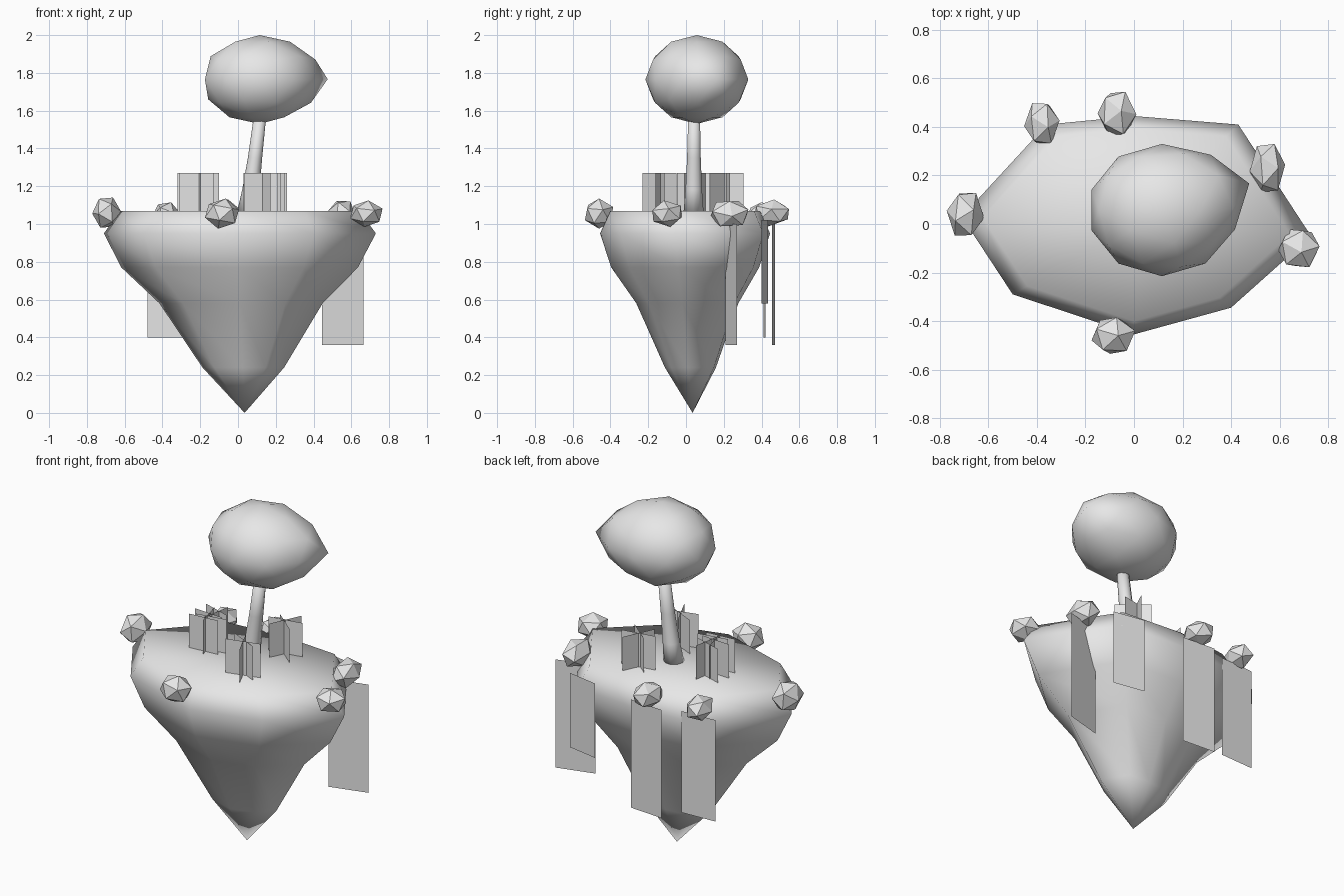
import bpy, bmesh, math, random
from mathutils import Vector, Euler

if "Cube" in bpy.data.objects:
    bpy.data.objects.remove(bpy.data.objects["Cube"], do_unlink=True)
random.seed(4)

grey = bpy.data.materials.new("plain_grey")
grey.use_nodes = True
grey.diffuse_color = (0.8, 0.8, 0.8, 1)
grey.node_tree.nodes["Principled BSDF"].inputs["Base Color"].default_value = (0.8, 0.8, 0.8, 1)


def finish(bm, name, smooth=False, closed=True):
    if closed:
        bmesh.ops.recalc_face_normals(bm, faces=bm.faces[:])
    for f in bm.faces:
        f.smooth = smooth
    mesh = bpy.data.meshes.new(name)
    bm.to_mesh(mesh)
    bm.free()
    mesh.materials.append(grey)
    ob = bpy.data.objects.new(name, mesh)
    bpy.context.collection.objects.link(ob)
    return ob


def loft(bm, rings):
    """Skin between rings of points; returns the vertex rings."""
    loops = [[bm.verts.new(p) for p in ring] for ring in rings]
    for a, b in zip(loops, loops[1:]):
        for i in range(len(a)):
            j = (i + 1) % len(a)
            bm.faces.new((a[i], a[j], b[j], b[i]))
    return loops


def fit(bm, lo, hi):
    """Stretch the mesh to fill a box."""
    for k in range(3):
        vals = [v.co[k] for v in bm.verts]
        small, span = min(vals), max(vals) - min(vals)
        for v in bm.verts:
            v.co[k] = lo[k] + (v.co[k] - small) / span * (hi[k] - lo[k])


def add_plate(bm, a, b, z0, z1):
    corners = [(*a, z0), (*b, z0), (*b, z1), (*a, z1)]
    bm.faces.new([bm.verts.new(p) for p in corners])


# Floating island: one outline scaled down towards a point
outline = [(0.73, -0.05), (0.43, 0.41), (0.0, 0.445), (-0.36, 0.41),
           (-0.71, 0.03), (-0.5, -0.29), (0.0, -0.455), (0.4, -0.345)]
levels = [(1.07, 0.88, 0), (0.95, 1, 0), (0.77, 0.87, 0),
          (0.58, 0.6, 0.01), (0.24, 0.3, 0.025)]
bm = bmesh.new()
loops = loft(bm, [[(x * s + d, y * s + d, z) for x, y in outline] for z, s, d in levels])
centre = bm.verts.new((0.02, 0.01, 1.07))
tip = bm.verts.new((0.035, 0.035, 0))
for end, loop in ((centre, loops[0]), (tip, loops[-1])):
    for i in range(len(loop)):
        bm.faces.new((loop[i], loop[(i + 1) % len(loop)], end))
finish(bm, "island", smooth=True)

# Leaning tapered trunk
path = [(0.05, 0.04, 1.06, 0.056), (0.068, 0.041, 1.18, 0.046),
        (0.09, 0.042, 1.35, 0.038), (0.12, 0.043, 1.6, 0.032)]
bm = bmesh.new()
loops = loft(bm, [[(x + r * math.cos(i * math.tau / 10), y + r * math.sin(i * math.tau / 10), z)
                   for i in range(10)] for x, y, z, r in path])
bm.faces.new(loops[0])
bm.faces.new(loops[-1])
ob = finish(bm, "tree_trunk", smooth=True)

# Crown with one side drawn out to a blunt point
bm = bmesh.new()
bmesh.ops.create_icosphere(bm, subdivisions=2, radius=1)
pull = Vector((0.93, 0.37, 0.03))
for v in bm.verts:
    v.co += pull * 0.25 * max(0, v.co.normalized().dot(pull)) ** 7
fit(bm, (-0.175, -0.215, 1.53), (0.475, 0.33, 2.0))
finish(bm, "tree_crown", smooth=True)

# Faceted rocks around the rim: centre and half sizes
rocks = [((-0.695, 0.04, 1.06), (0.077, 0.088, 0.08)),
         ((-0.38, 0.415, 1.05), (0.073, 0.083, 0.065)),
         ((-0.07, 0.455, 1.06), (0.08, 0.09, 0.07)),
         ((0.55, 0.23, 1.055), (0.073, 0.1, 0.067)),
         ((0.68, -0.1, 1.055), (0.085, 0.078, 0.07)),
         ((-0.085, -0.46, 1.055), (0.09, 0.075, 0.08))]
for n, (c, h) in enumerate(rocks):
    bm = bmesh.new()
    bmesh.ops.create_icosphere(bm, subdivisions=1, radius=1)
    turn = Euler([random.uniform(0, math.tau) for _ in range(3)]).to_matrix()
    for v in bm.verts:
        v.co = turn @ v.co
    fit(bm, Vector(c) - Vector(h), Vector(c) + Vector(h))
    finish(bm, f"rim_rock_{n + 1}")

# Hanging vine sheets
vines = [((0.445, 0.21), (0.665, 0.27), 0.36, 1.0),
         ((0.29, 0.435), (0.48, 0.4), 0.58, 1.02),
         ((-0.48, 0.41), (-0.265, 0.42), 0.4, 1.0),
         ((-0.17, 0.47), (0.04, 0.455), 0.36, 1.0)]
for n, vine in enumerate(vines):
    bm = bmesh.new()
    add_plate(bm, *vine)
    finish(bm, f"hanging_vine_{n + 1}", closed=False)

# Grass tufts: crossed upright sheets (offset x, offset y, angle in degrees)
tufts = [((-0.22, 0.04), 0.18, [(0, -0.05, 5), (-0.01, 0.01, -4), (0.02, 0.04, 80),
                                (0.0, 0.07, -18), (0, 0, 105), (0.03, -0.02, 10)]),
         ((0.13, -0.14), 0.2, [(0, 0, 15), (0, 0, -65), (-0.01, 0.02, -25)]),
         ((0.16, 0.215), 0.2, [(0, 0, 10), (0, 0, 65), (0.01, -0.02, -40)])]
for n, ((cx, cy), width, sheets) in enumerate(tufts):
    bm = bmesh.new()
    for dx, dy, angle in sheets:
        ux = math.cos(math.radians(angle)) * width / 2
        uy = math.sin(math.radians(angle)) * width / 2
        x, y = cx + dx, cy + dy
        add_plate(bm, (x - ux, y - uy), (x + ux, y + uy), 1.06, 1.27)
    finish(bm, f"grass_tuft_{n + 1}", closed=False)
